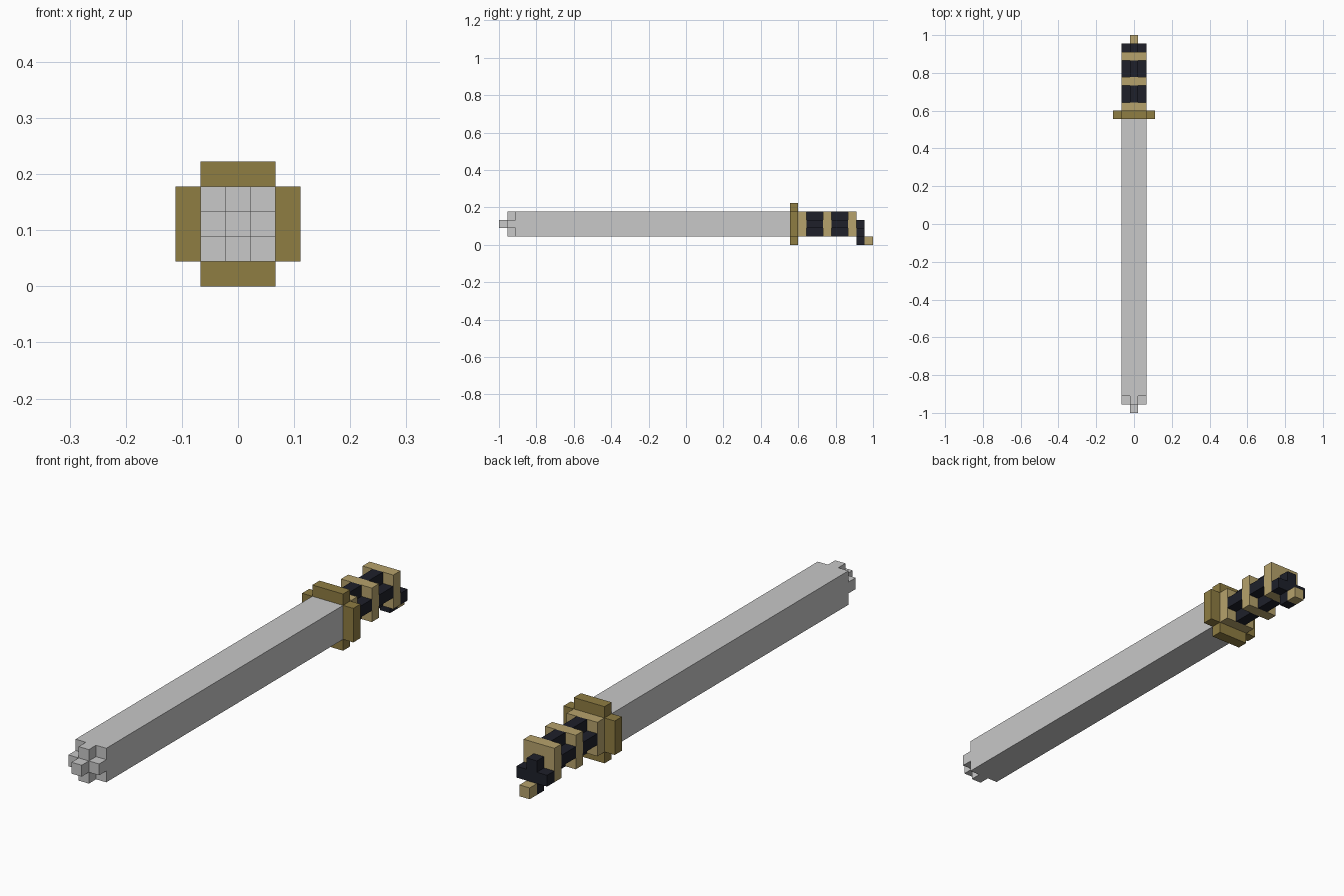
import bpy, bmesh

if "Cube" in bpy.data.objects:
    bpy.data.objects.remove(bpy.data.objects["Cube"])

U = 2 / 45          # one block; the model is 45 blocks long
Y0 = -1.0           # y of the blade tip


def material(name, rgb):
    m = bpy.data.materials.new(name)
    m.diffuse_color = (*rgb, 1)
    m.use_nodes = True
    m.node_tree.nodes["Principled BSDF"].inputs["Base Color"].default_value = m.diffuse_color
    return m


STEEL = material("light grey", (0.58, 0.58, 0.58))
BRONZE = material("dark gold", (0.275, 0.205, 0.055))
TAN = material("light gold", (0.47, 0.365, 0.15))
BLACK = material("blue black", (0.013, 0.0145, 0.023))


def square(h):
    return [(-h, -h), (h, -h), (h, h), (-h, h)]


def cross(h, a):
    """Square of half size h with its corners cut back to a."""
    return [(-a, -h), (a, -h), (a, -a), (h, -a), (h, a), (a, a),
            (a, h), (-a, h), (-a, a), (-h, a), (-h, -a), (-a, -a)]


def prism(name, profile, start, length, mat, zc=2.5):
    """Extrude an xz profile along y; all sizes in blocks."""
    bm = bmesh.new()
    y = Y0 + start * U
    face = bm.faces.new([bm.verts.new((x * U, y, (z + zc) * U)) for x, z in profile])
    ext = bmesh.ops.extrude_face_region(bm, geom=[face])
    verts = [v for v in ext["geom"] if isinstance(v, bmesh.types.BMVert)]
    bmesh.ops.translate(bm, verts=verts, vec=(0, length * U, 0))
    bmesh.ops.recalc_face_normals(bm, faces=bm.faces)
    me = bpy.data.meshes.new(name)
    bm.to_mesh(me)
    bm.free()
    me.materials.append(mat)
    ob = bpy.data.objects.new(name, me)
    bpy.context.collection.objects.link(ob)
    return ob


# Blade with a stepped tip
prism("blade_point", square(0.5), 0, 1, STEEL)
prism("blade_tip_step", cross(1.5, 0.5), 1, 1, STEEL)
prism("blade", square(1.5), 2, 33, STEEL)

# Hand guard
prism("guard", cross(2.5, 1.5), 35, 1, BRONZE)

# Handle: gold rings with dark grip sections between them
for i in range(3):
    prism(f"handle_ring_{i + 1}", square(1.5), 36 + 3 * i, 1, TAN)
for i in range(2):
    prism(f"grip_{i + 1}", cross(1.5, 0.5), 37 + 3 * i, 2, BLACK)

# Pommel, one block lower, and its gold stud
prism("pommel", cross(1.5, 0.5), 43, 1, BLACK, zc=1.5)
prism("pommel_stud", square(0.5), 44, 1, TAN, zc=0.5)
